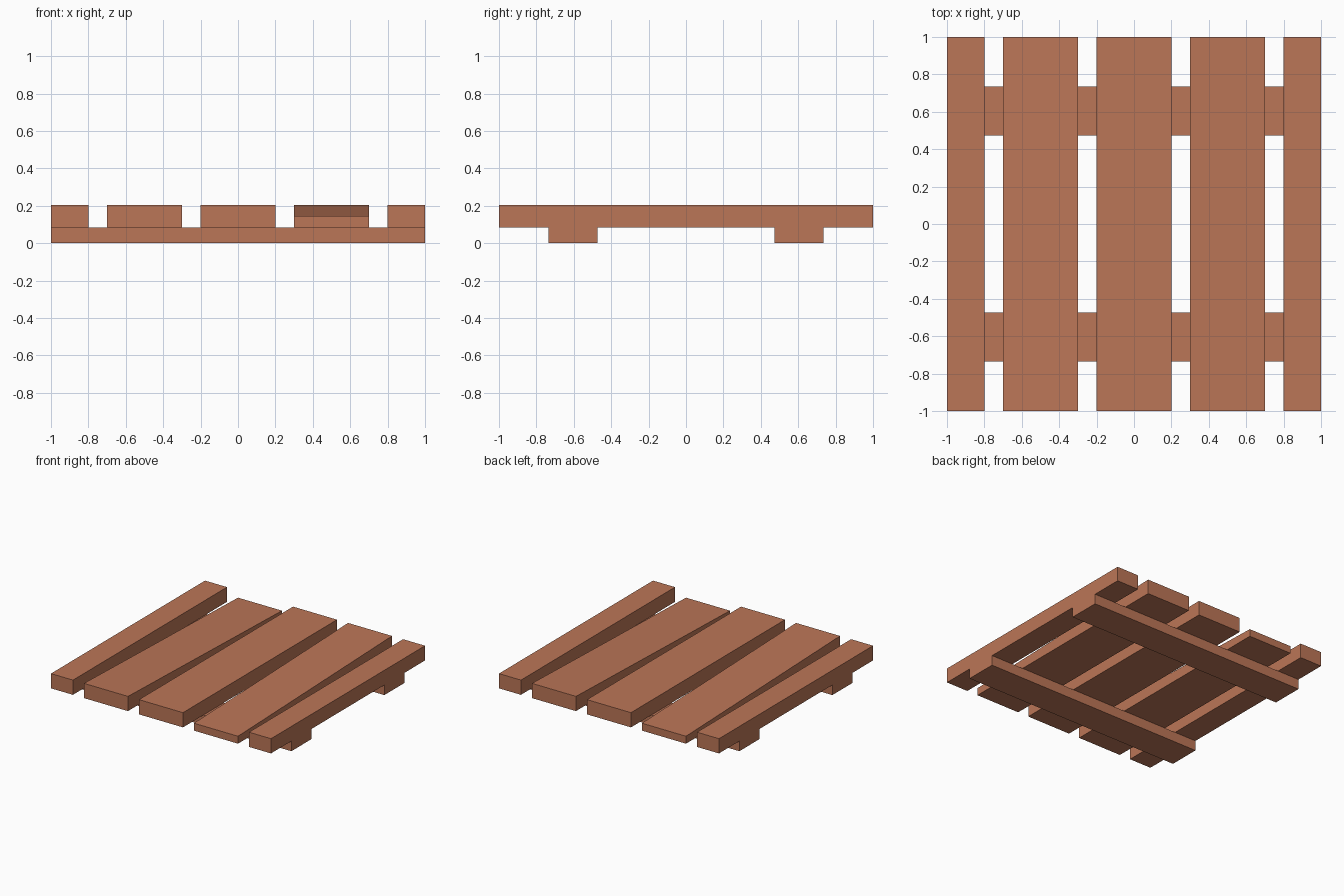
import bpy
import bmesh

if "Cube" in bpy.data.objects:
    bpy.data.objects.remove(bpy.data.objects["Cube"])

wood = bpy.data.materials.new("reddish_brown_wood")
wood.diffuse_color = (0.50, 0.18, 0.095, 1.0)
wood.use_nodes = True
wood.node_tree.nodes["Principled BSDF"].inputs["Base Color"].default_value = wood.diffuse_color

BEAM_TOP, DECK_TOP, THIN_TOP = 0.083, 0.204, 0.144


def board(name, x0, x1, y0, y1, z0, front_top, back_top):
    """Box whose top may slope from front (y0) to back (y1)."""
    mesh = bpy.data.meshes.new(name)
    bm = bmesh.new()
    bmesh.ops.create_cube(bm, size=1)
    for v in bm.verts:
        top = front_top if v.co.y < 0 else back_top
        v.co = (x0 if v.co.x < 0 else x1,
                y0 if v.co.y < 0 else y1,
                z0 if v.co.z < 0 else top)
    bm.to_mesh(mesh)
    bm.free()
    mesh.materials.append(wood)
    obj = bpy.data.objects.new(name, mesh)
    bpy.context.collection.objects.link(obj)
    return obj


# Deck planks; two of them taper towards opposite ends
planks = [
    ("left_edge_plank", -1.0, -0.8, DECK_TOP, DECK_TOP),
    ("left_tapered_plank", -0.7, -0.3, DECK_TOP, THIN_TOP),
    ("middle_plank", -0.2, 0.2, DECK_TOP, DECK_TOP),
    ("right_tapered_plank", 0.3, 0.7, THIN_TOP, DECK_TOP),
    ("right_edge_plank", 0.8, 1.0, DECK_TOP, DECK_TOP),
]
for name, x0, x1, front, back in planks:
    board(name, x0, x1, -1, 1, BEAM_TOP, front, back)

# Cross beams under the planks
board("front_beam", -1, 1, -0.735, -0.472, 0, BEAM_TOP, BEAM_TOP)
board("back_beam", -1, 1, 0.472, 0.735, 0, BEAM_TOP, BEAM_TOP)
